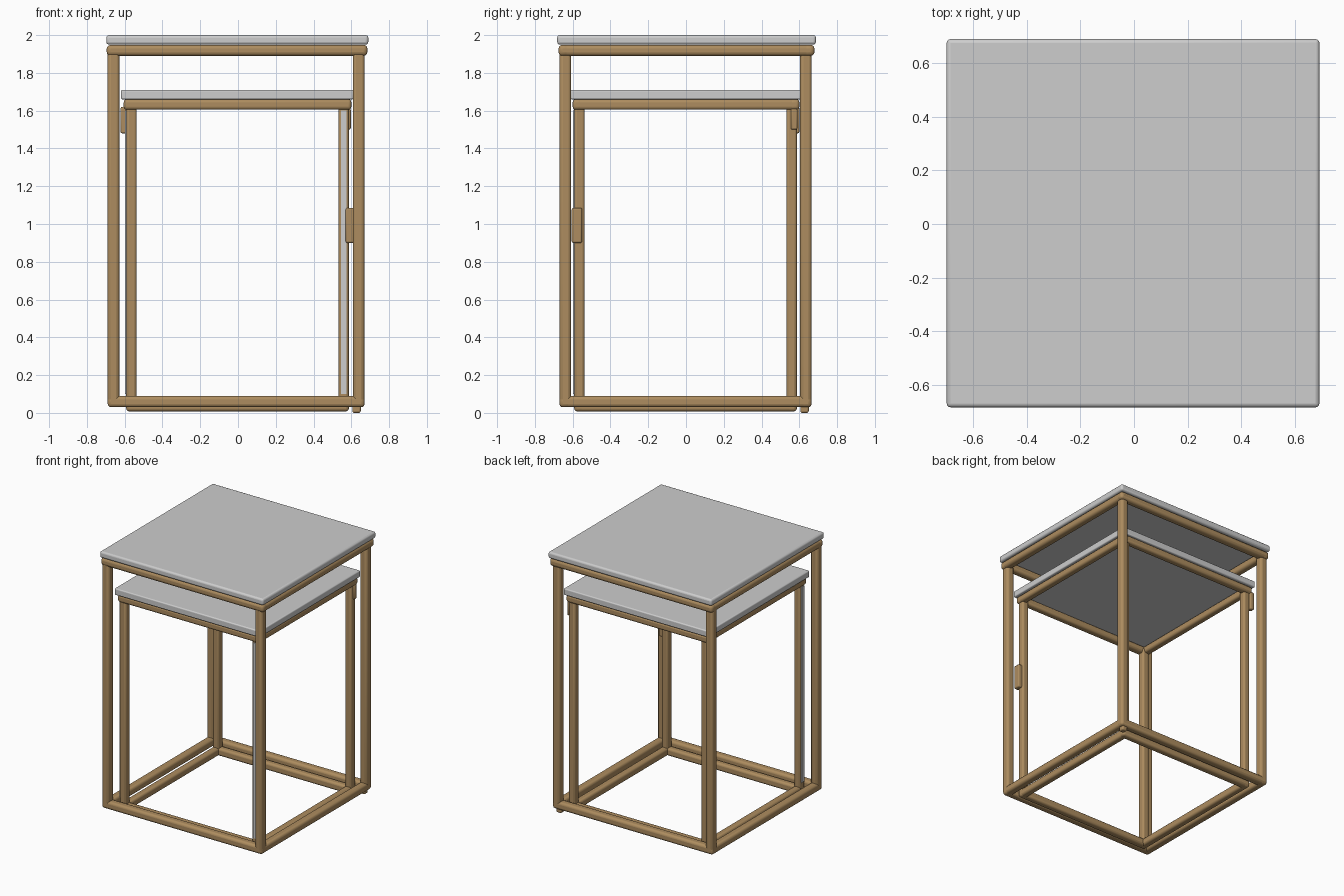
import bpy
import bmesh

cube = bpy.data.objects.get("Cube")
if cube:
    bpy.data.objects.remove(cube, do_unlink=True)


def material(name, rgb):
    mat = bpy.data.materials.new(name)
    mat.use_nodes = True
    mat.diffuse_color = (*rgb, 1)
    mat.node_tree.nodes["Principled BSDF"].inputs["Base Color"].default_value = (*rgb, 1)
    return mat


BRASS = material("warm brass", (0.42, 0.265, 0.115))
STONE = material("pale grey top", (0.61, 0.61, 0.61))


def box(name, x, y, z, mat, bevel=0.0, segments=3):
    """Rounded box from (min, max) ranges along each axis."""
    bm = bmesh.new()
    bmesh.ops.create_cube(bm, size=1)
    for v in bm.verts:
        for i, (lo, hi) in enumerate((x, y, z)):
            v.co[i] = hi if v.co[i] > 0 else lo
    return finish(name, bm, mat, bevel, segments)


def finish(name, bm, mat, bevel=0.0, segments=3):
    mesh = bpy.data.meshes.new(name)
    bm.to_mesh(mesh)
    bm.free()
    obj = bpy.data.objects.new(name, mesh)
    bpy.context.collection.objects.link(obj)
    mesh.materials.append(mat)
    if bevel:
        mod = obj.modifiers.new("rounded edges", "BEVEL")
        mod.width, mod.segments = bevel, segments
    bpy.ops.object.select_all(action="DESELECT")
    obj.select_set(True)
    bpy.context.view_layer.objects.active = obj
    bpy.ops.object.shade_smooth_by_angle()
    return obj


def rail_loop(name, x, y, z, width, bevel):
    """Four rails around a square."""
    for label, (lo, hi) in (("front", (y[0], y[0] + width)), ("back", (y[1] - width, y[1]))):
        box(f"{name}_{label}_rail", x, (lo, hi), z, BRASS, bevel)
    for label, (lo, hi) in (("right", (x[0], x[0] + width)), ("left", (x[1] - width, x[1]))):
        box(f"{name}_{label}_rail", (lo, hi), y, z, BRASS, bevel)


def legs(name, x, y, z, width, bevel):
    """Four corner legs."""
    for xl, xr in (("right", (x[0], x[0] + width)), ("left", (x[1] - width, x[1]))):
        for yl, yr in (("front", (y[0], y[0] + width)), ("back", (y[1] - width, y[1]))):
            box(f"{name}_{yl}_{xl}_leg", xr, yr, z, BRASS, bevel)


def hook(name, x, y, z, taper):
    """Small bracket whose lower end slants to a point."""
    bm = bmesh.new()
    bmesh.ops.create_cube(bm, size=1)
    for v in bm.verts:
        low = v.co.z < 0
        for i, (lo, hi) in enumerate((x, y, z)):
            v.co[i] = hi if v.co[i] > 0 else lo
        if low and v.co.x == x[0]:
            v.co.z += taper
    finish(name, bm, BRASS, 0.008, 2)


# Large outer table
rail_loop("outer_base", (-0.69, 0.67), (-0.67, 0.665), (0.03, 0.09), 0.062, 0.018)
legs("outer", (-0.69, 0.67), (-0.67, 0.665), (0.04, 1.92), 0.062, 0.018)
rail_loop("outer_upper", (-0.695, 0.685), (-0.675, 0.68), (1.89, 1.948), 0.062, 0.02)
box("outer_top", (-0.697, 0.69), (-0.682, 0.688), (1.95, 2.0), STONE, 0.014)

# Smaller table nested inside
rail_loop("inner_base", (-0.592, 0.587), (-0.592, 0.587), (0.008, 0.066), 0.055, 0.016)
legs("inner", (-0.592, 0.587), (-0.592, 0.587), (0.02, 1.64), 0.055, 0.014)
rail_loop("inner_upper", (-0.605, 0.6), (-0.6, 0.6), (1.605, 1.66), 0.055, 0.016)
box("inner_top", (-0.62, 0.612), (-0.613, 0.61), (1.66, 1.71), STONE, 0.008)

# Pale strips on the outer edges of the inner front legs
box("right_leg_strip", (-0.597, -0.588), (-0.58, -0.55), (0.1, 1.6), STONE)
box("left_leg_strip", (0.545, 0.575), (-0.597, -0.588), (0.1, 1.6), STONE)

# Brackets and foot
hook("front_left_catch", (0.57, 0.615), (-0.605, -0.55), (0.9, 1.085), 0.06)
hook("back_right_bracket", (-0.622, -0.588), (0.56, 0.6), (1.48, 1.62), 0.04)
hook("back_left_bracket", (0.58, 0.597), (0.555, 0.59), (1.5, 1.61), 0.03)
box("back_left_foot", (0.605, 0.65), (0.605, 0.65), (0.0, 0.04), BRASS, 0.01)
